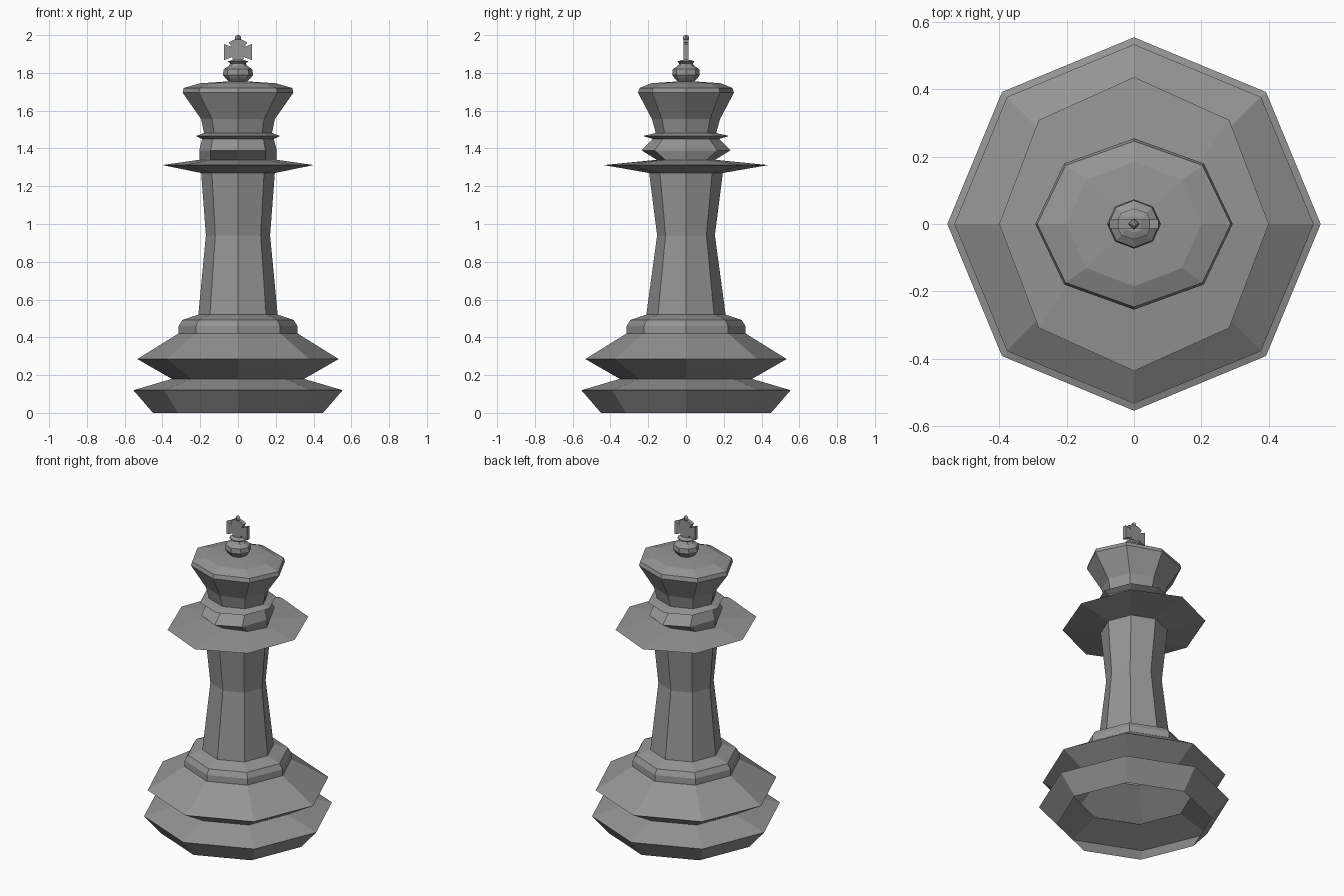
import bpy, bmesh, math

if "Cube" in bpy.data.objects:
    bpy.data.objects.remove(bpy.data.objects["Cube"])

# Dark grey finish shared by all parts
dark = bpy.data.materials.new("dark_grey")
dark.diffuse_color = (.3, .3, .3, 1)
dark.use_nodes = True
dark.node_tree.nodes["Principled BSDF"].inputs["Base Color"].default_value = dark.diffuse_color


def finish(name, bm):
    bmesh.ops.recalc_face_normals(bm, faces=bm.faces)
    mesh = bpy.data.meshes.new(name)
    bm.to_mesh(mesh)
    bm.free()
    mesh.materials.append(dark)
    obj = bpy.data.objects.new(name, mesh)
    bpy.context.collection.objects.link(obj)
    return obj


def lathe(name, rings, sides=8, cap_top=False):
    """Stack of (z, x radius, y radius) rings joined by flat faces."""
    bm = bmesh.new()
    loops = []
    for z, rx, ry in rings:
        loops.append([bm.verts.new((rx * math.cos(math.tau * i / sides),
                                    ry * math.sin(math.tau * i / sides), z))
                      for i in range(sides)])
    for a, b in zip(loops, loops[1:]):
        for i in range(sides):
            j = (i + 1) % sides
            bm.faces.new((a[i], a[j], b[j], b[i]))
    if cap_top:
        bm.faces.new(loops[-1])
    return finish(name, bm)


# Stepped base, open underneath
lathe("base", [(0, .45, .45), (.12, .554, .554), (.18, .35, .35),
               (.285, .533, .533), (.42, .316, .316), (.46, .314, .314),
               (.492, .295, .295), (.52, .21, .21)])

# Waisted shaft
lathe("shaft", [(.52, .21, .21), (.94, .17, .153), (1.27, .195, .195)])

# Wide thin collar
lathe("collar", [(1.27, .195, .195), (1.312, .40, .436), (1.34, .205, .155)])

# Neck with a thin ring
lathe("neck", [(1.34, .205, .155), (1.39, .205, .235), (1.45, .19, .175),
               (1.466, .222, .227), (1.482, .18, .16)])

# Flared crown with a shallow lid
lathe("crown", [(1.482, .18, .16), (1.555, .195, .18), (1.695, .293, .254),
                (1.72, .287, .246), (1.745, .20, .185), (1.755, .05, .045)],
      cap_top=True)

# Small turned finial
lathe("finial", [(1.755, .05, .045), (1.77, .065, .06), (1.79, .08, .073),
                 (1.82, .075, .07), (1.836, .05, .045), (1.85, .04, .035),
                 (1.86, .055, .046), (1.868, .03, .025)], cap_top=True)

# Flared-arm cross, mirrored outline given thickness
half = [(.018, 1.865), (.03, 1.872), (.028, 1.885), (.073, 1.868),
        (.073, 1.952), (.035, 1.938), (.048, 1.962), (.02, 1.976)]
outline = half + [(-x, z) for x, z in reversed(half)]
bm = bmesh.new()
face = bm.faces.new([bm.verts.new((x, -.013, z)) for x, z in outline])
ext = bmesh.ops.extrude_face_region(bm, geom=[face], use_keep_orig=True)
bmesh.ops.translate(bm, vec=(0, .026, 0),
                    verts=[v for v in ext["geom"] if isinstance(v, bmesh.types.BMVert)])
finish("cross", bm)

# Little knob on top
lathe("knob", [(1.97, .010, .010), (1.982, .017, .017), (1.992, .015, .015),
               (2.0, .006, .006)], sides=4, cap_top=True)
